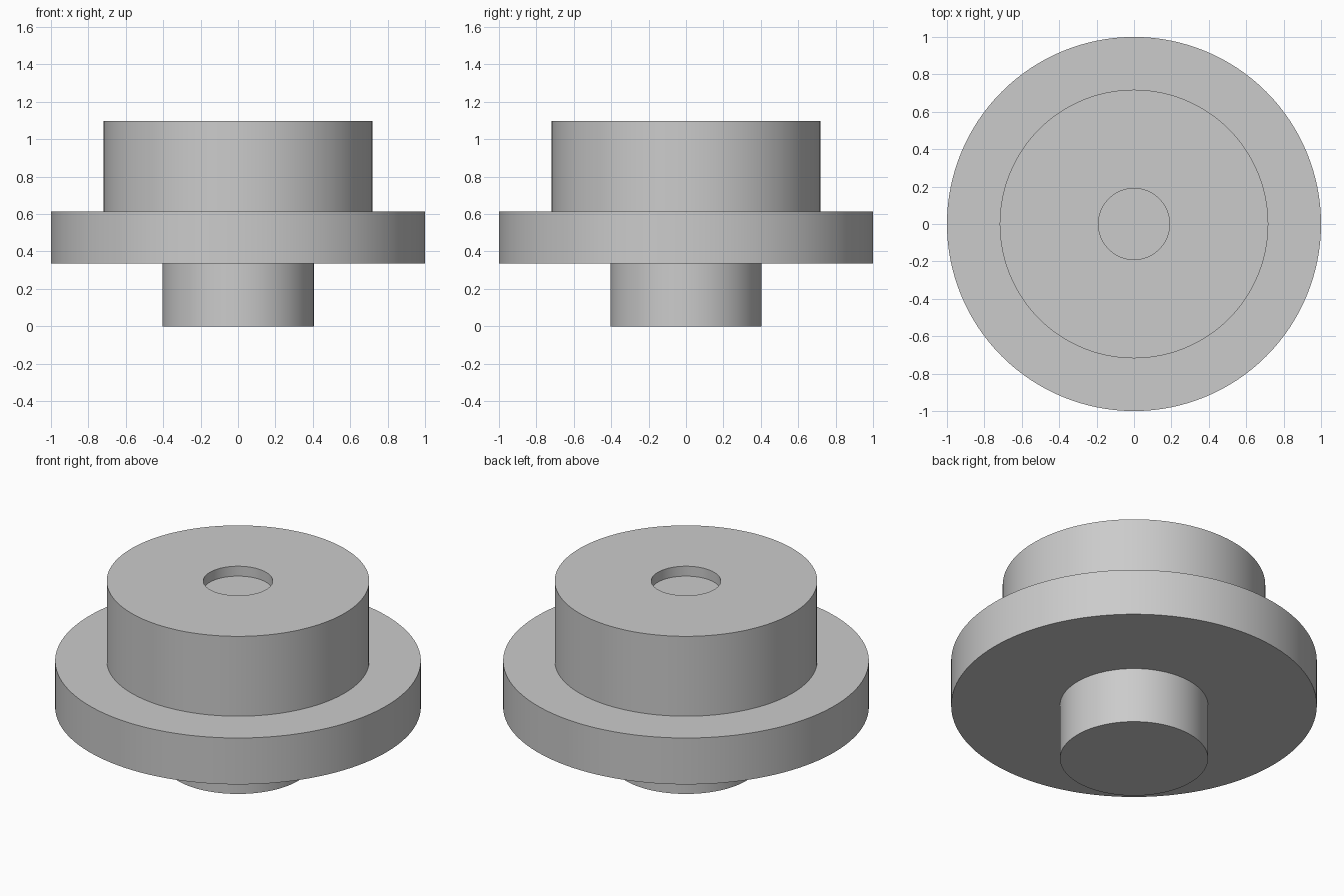
import bpy
import bmesh
import math

cube = bpy.data.objects.get("Cube")
if cube:
    bpy.data.objects.remove(cube, do_unlink=True)

SEGMENTS = 128

grey = bpy.data.materials.new("plain grey")
grey.use_nodes = True
colour = (0.6, 0.6, 0.6, 1)
grey.diffuse_color = colour
grey.node_tree.nodes["Principled BSDF"].inputs["Base Color"].default_value = colour

# Half section (radius, height) from the shaft bottom to the recess floor
profile = [
    (0, 0), (0.405, 0),            # lower shaft
    (0.405, 0.335), (1, 0.335),    # flange underside
    (1, 0.615), (0.718, 0.615),    # flange top
    (0.718, 1.097), (0.19, 1.097), # hub top
    (0.19, 1.037), (0, 1.037),     # shallow centre recess
]

# Revolve the section into one closed solid
bm = bmesh.new()
verts = [bm.verts.new((r, 0, z)) for r, z in profile]
edges = [bm.edges.new(pair) for pair in zip(verts, verts[1:])]
bmesh.ops.spin(bm, geom=verts + edges, cent=(0, 0, 0), axis=(0, 0, 1),
               angle=math.tau, steps=SEGMENTS)
bmesh.ops.remove_doubles(bm, verts=bm.verts, dist=0.0001)
bmesh.ops.recalc_face_normals(bm, faces=bm.faces)

mesh = bpy.data.meshes.new("flanged_hub")
bm.to_mesh(mesh)
bm.free()
mesh.materials.append(grey)
hub = bpy.data.objects.new("flanged_hub", mesh)
bpy.context.collection.objects.link(hub)

# Smooth walls with crisp rims
bpy.ops.object.select_all(action="DESELECT")
hub.select_set(True)
bpy.context.view_layer.objects.active = hub
bpy.ops.object.shade_smooth_by_angle(angle=math.radians(30))
